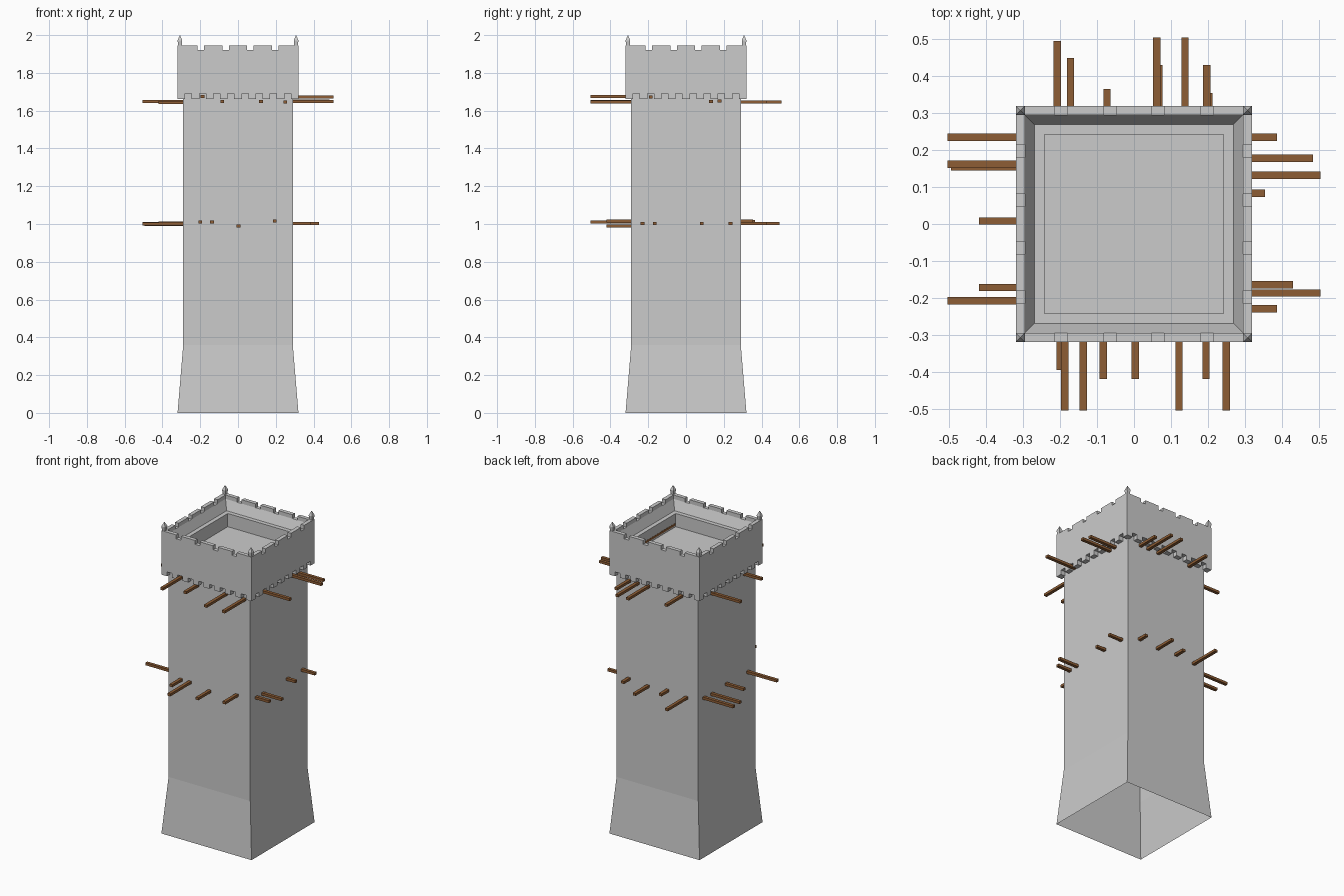
import bpy, bmesh
from math import pi
from mathutils import Matrix, Vector

if "Cube" in bpy.data.objects:
    bpy.data.objects.remove(bpy.data.objects["Cube"])

wood = bpy.data.materials.new("wood")
wood.diffuse_color = (0.27, 0.11, 0.035, 1)
wood.use_nodes = True
wood.node_tree.nodes["Principled BSDF"].inputs["Base Color"].default_value = wood.diffuse_color


def finish(name, bm, mat=None):
    bmesh.ops.recalc_face_normals(bm, faces=bm.faces)
    me = bpy.data.meshes.new(name)
    bm.to_mesh(me)
    bm.free()
    ob = bpy.data.objects.new(name, me)
    bpy.context.collection.objects.link(ob)
    if mat:
        me.materials.append(mat)
    return ob


def box(bm, x0, x1, y0, y1, z0, z1, turn=0):
    c = Vector(((x0 + x1) / 2, (y0 + y1) / 2, (z0 + z1) / 2))
    m = (Matrix.Rotation(turn * pi / 2, 4, 'Z') @ Matrix.Translation(c)
         @ Matrix.Diagonal((x1 - x0, y1 - y0, z1 - z0, 1)))
    bmesh.ops.create_cube(bm, size=1, matrix=m)


def square_loft(bm, profile, cx=0, cy=0, cap=True):
    """Stack square rings given as (half width, height)."""
    prev = None
    for h, z in profile:
        ring = [bm.verts.new((cx + sx * h, cy + sy * h, z))
                for sx, sy in ((-1, -1), (1, -1), (1, 1), (-1, 1))]
        if prev:
            for i in range(4):
                j = (i + 1) % 4
                bm.faces.new((prev[i], prev[j], ring[j], ring[i]))
        prev = ring
    if cap:
        bm.faces.new(prev)


# Tower shell: flared base, shaft, overhanging head, inner ledge and roof floor
bm = bmesh.new()
square_loft(bm, [(0.32, 0), (0.29, 0.36), (0.29, 1.69), (0.32, 1.69),
                 (0.32, 1.92), (0.295, 1.92), (0.27, 1.86),
                 (0.243, 1.86), (0.243, 1.775)])
finish("tower_shell", bm)

# Merlons around the parapet
bm = bmesh.new()
for turn in range(4):
    end = 0.32 if turn % 2 == 0 else 0.295
    for a, b in ((-end, -0.215), (-0.18, -0.081), (-0.047, 0.047),
                 (0.081, 0.18), (0.215, end)):
        box(bm, a, b, -0.32, -0.295, 1.92, 1.945, turn)
finish("merlons", bm)

# Small corbels under the head
bm = bmesh.new()
for turn in range(4):
    for i in range(9):
        x = -0.3 + i * 0.075
        box(bm, x - 0.02, x + 0.02, -0.32, -0.285, 1.662, 1.69, turn)
finish("corbels", bm)

# Pointed corner pinnacles
bm = bmesh.new()
for sx in (-1, 1):
    for sy in (-1, 1):
        square_loft(bm, [(0.009, 1.94), (0.0125, 1.972), (0.0005, 2.0)],
                    sx * 0.3075, sy * 0.3075)
finish("corner_pinnacles", bm)

# Wooden beams per side: (position along wall, reach, height)
beams = {
    "front": [(-0.2, 0.395, 1.01), (-0.137, 0.505, 1.01), (0.003, 0.42, 0.99),
              (0.195, 0.42, 1.015), (-0.188, 0.505, 1.676), (-0.083, 0.42, 1.648),
              (0.122, 0.505, 1.648), (0.25, 0.505, 1.646)],
    "back": [(-0.208, 0.495, 1.003), (-0.073, 0.365, 1.013), (0.067, 0.43, 1.003),
             (0.202, 0.355, 1.015), (-0.172, 0.45, 1.646), (0.062, 0.505, 1.646),
             (0.138, 0.505, 1.646), (0.197, 0.43, 1.646)],
    "right": [(-0.23, 0.387, 1.003), (-0.165, 0.43, 1.003), (0.083, 0.355, 1.003),
              (0.235, 0.387, 1.003), (-0.187, 0.505, 1.673), (0.132, 0.505, 1.648),
              (0.178, 0.485, 1.65)],
    "left": [(0.235, 0.505, 1.003), (0.155, 0.495, 0.997), (0.008, 0.42, 1.005),
             (-0.208, 0.505, 1.0), (0.162, 0.505, 1.648), (-0.172, 0.42, 1.644)],
}
for side, rows in beams.items():
    bm = bmesh.new()
    s = -1 if side in ("front", "left") else 1
    for p, reach, z in rows:
        a, b = sorted((s * 0.28, s * reach))
        across = (p - 0.01, p + 0.01)
        xy = (*across, a, b) if side in ("front", "back") else (a, b, *across)
        box(bm, *xy, z - 0.008, z + 0.008)
    finish(side + "_beams", bm, wood)

# Beam showing along one inner edge of the roof floor
bm = bmesh.new()
box(bm, 0.242, 0.26, -0.24, 0.24, 1.785, 1.8)
finish("inner_beam", bm, wood)
